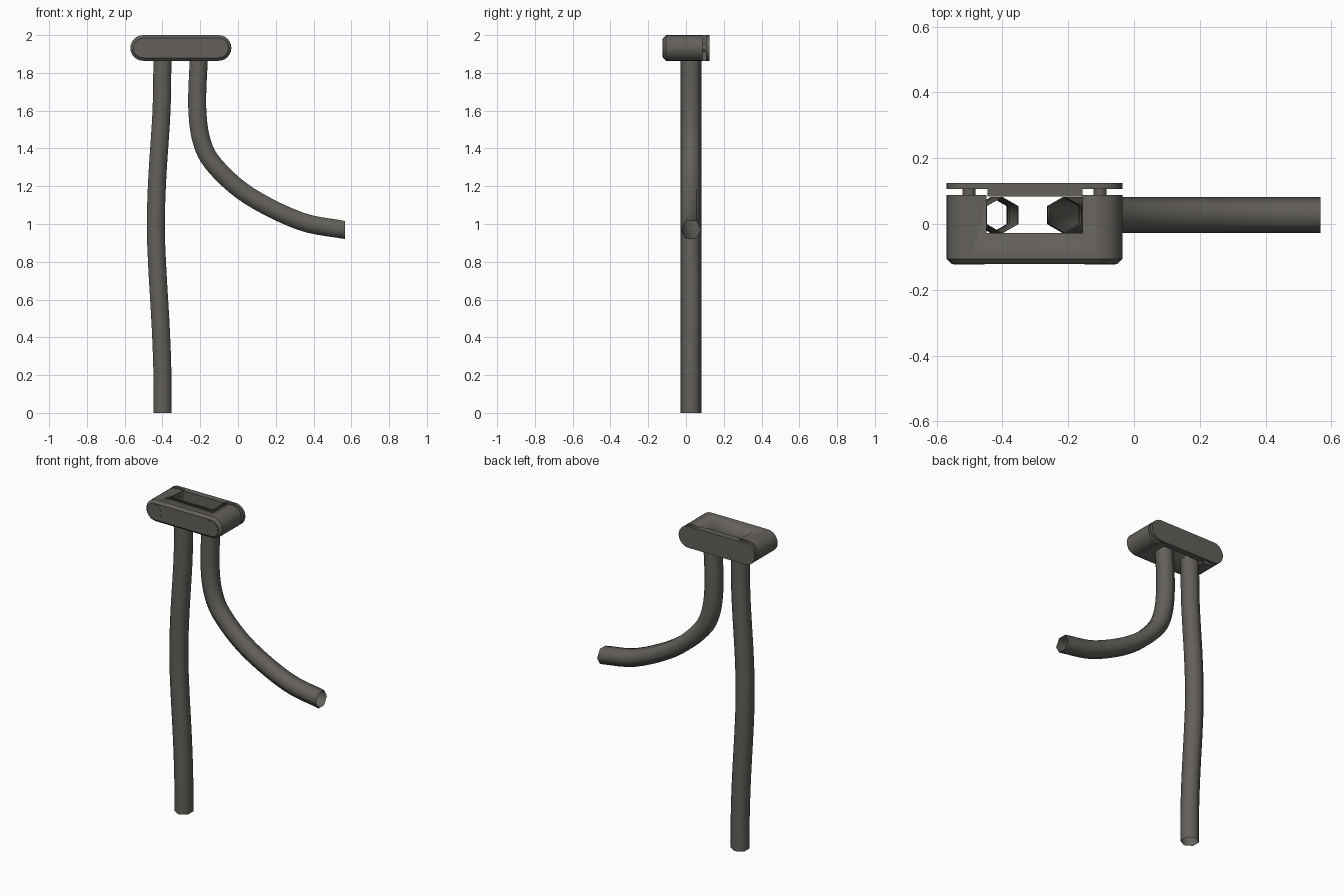
import bpy, bmesh, math
from mathutils import Vector

if "Cube" in bpy.data.objects:
    bpy.data.objects.remove(bpy.data.objects["Cube"])

mat = bpy.data.materials.new("dark_warm_grey")
mat.diffuse_color = (0.125, 0.117, 0.104, 1)
mat.use_nodes = True
mat.node_tree.nodes["Principled BSDF"].inputs["Base Color"].default_value = mat.diffuse_color

ZC, R = 1.932, 0.068            # head centre height and end radius
XL, XR = -0.502, -0.103         # centres of the rounded ends


def finish(name, bm, angle):
    bmesh.ops.recalc_face_normals(bm, faces=bm.faces)
    me = bpy.data.meshes.new(name)
    bm.to_mesh(me)
    bm.free()
    ob = bpy.data.objects.new(name, me)
    bpy.context.collection.objects.link(ob)
    me.materials.append(mat)
    bpy.ops.object.select_all(action='DESELECT')
    ob.select_set(True)
    bpy.context.view_layer.objects.active = ob
    bpy.ops.object.shade_smooth_by_angle(angle=math.radians(angle))
    return ob


def prism(name, rings, xl=XL, xr=XR, n=12):
    """Rounded bar lofted along y; rings are (y, radius)."""
    bm = bmesh.new()
    loops = []
    for y, r in rings:
        pts = []
        for cx, start in ((xr, -90), (xl, 90)):
            for i in range(n + 1):
                a = math.radians(start + 180 * i / n)
                if xl == xr and i == n:
                    continue
                pts.append((cx + r * math.cos(a), y, ZC + r * math.sin(a)))
        loops.append([bm.verts.new(p) for p in pts])
    for a, b in zip(loops, loops[1:]):
        for i in range(len(a)):
            j = (i + 1) % len(a)
            bm.faces.new((a[i], a[j], b[j], b[i]))
    bm.faces.new(loops[0])
    bm.faces.new(loops[-1])
    return finish(name, bm, 30)


def box(name, x0, x1, y0, y1, z0, z1):
    bm = bmesh.new()
    bmesh.ops.create_cube(bm, size=1)
    for v in bm.verts:
        v.co = Vector(((x0 + x1) / 2 + v.co.x * (x1 - x0),
                       (y0 + y1) / 2 + v.co.y * (y1 - y0),
                       (z0 + z1) / 2 + v.co.z * (z1 - z0)))
    return finish(name, bm, 30)


def strap(name, path, end_dir, steps=5, r=0.055, yc=0.027):
    """Open hexagonal tube swept along a smooth path in the xz plane."""
    p = [Vector(q) for q in path]
    p = [2 * p[0] - p[1]] + p + [2 * p[-1] - p[-2]]
    pts = []
    for k in range(1, len(p) - 2):
        a, b, c, d = p[k - 1:k + 3]
        for s in range(steps):
            t = s / steps
            pts.append(0.5 * (2 * b + (c - a) * t + (2 * a - 5 * b + 4 * c - d) * t * t
                              + (3 * b - a - 3 * c + d) * t ** 3))
    pts.append(p[-2])
    bm = bmesh.new()
    rings = []
    for i, q in enumerate(pts):
        t = (pts[min(i + 1, len(pts) - 1)] - pts[max(i - 1, 0)]).normalized()
        if i == 0:
            t = Vector((0, -1))
        if i == len(pts) - 1:
            t = Vector(end_dir)
        ring = []
        for k in range(6):
            a = math.radians(90 + 60 * k)
            u = r * math.cos(a)
            ring.append(bm.verts.new((q.x - t.y * u, yc + r * math.sin(a), q.y + t.x * u)))
        rings.append(ring)
    for a, b in zip(rings, rings[1:]):
        for i in range(6):
            j = (i + 1) % 6
            bm.faces.new((a[i], a[j], b[j], b[i]))
    return finish(name, bm, 80)


# Clasp body with chamfered front, cut by a slot open at top, bottom and back
body = prism("clasp_body", [(-0.122, R - 0.016), (-0.106, R), (0.088, R)])
cutter = box("slot_cutter", -0.448, -0.157, -0.027, 0.2, 1.7, 2.2)
cutter.hide_render = True
mod = body.modifiers.new("slot", 'BOOLEAN')
mod.operation = 'DIFFERENCE'
mod.solver = 'EXACT'
mod.object = cutter
bpy.ops.object.select_all(action='DESELECT')
body.select_set(True)
bpy.context.view_layer.objects.active = body
bpy.ops.object.modifier_apply(modifier=mod.name)
bpy.data.objects.remove(cutter)

# Back plate and the raised block that closes the slot
prism("back_plate", [(0.106, R), (0.124, R)])
box("back_plate_block", -0.445, -0.157, 0.084, 0.107, ZC - R, ZC + R)

# Round front caps and the pins joining plate to body
for side, x in (("left", XL), ("right", XR)):
    prism("front_cap_" + side, [(-0.1235, 0.047), (-0.115, 0.047)], x, x)
    prism("pin_" + side, [(0.08, 0.02), (0.11, 0.02)], x, x)

# Hanging straps
strap("long_strap", [(-0.4, 1.89), (-0.405, 1.6), (-0.427, 1.25), (-0.435, 1.0),
                     (-0.428, 0.78), (-0.409, 0.45), (-0.4, 0.2), (-0.4, 0)], (0, -1))
strap("curved_strap", [(-0.207, 1.89), (-0.216, 1.62), (-0.19, 1.43), (-0.115, 1.3),
                       (0.06, 1.148), (0.33, 1.015), (0.567, 0.968)], (1, 0))
